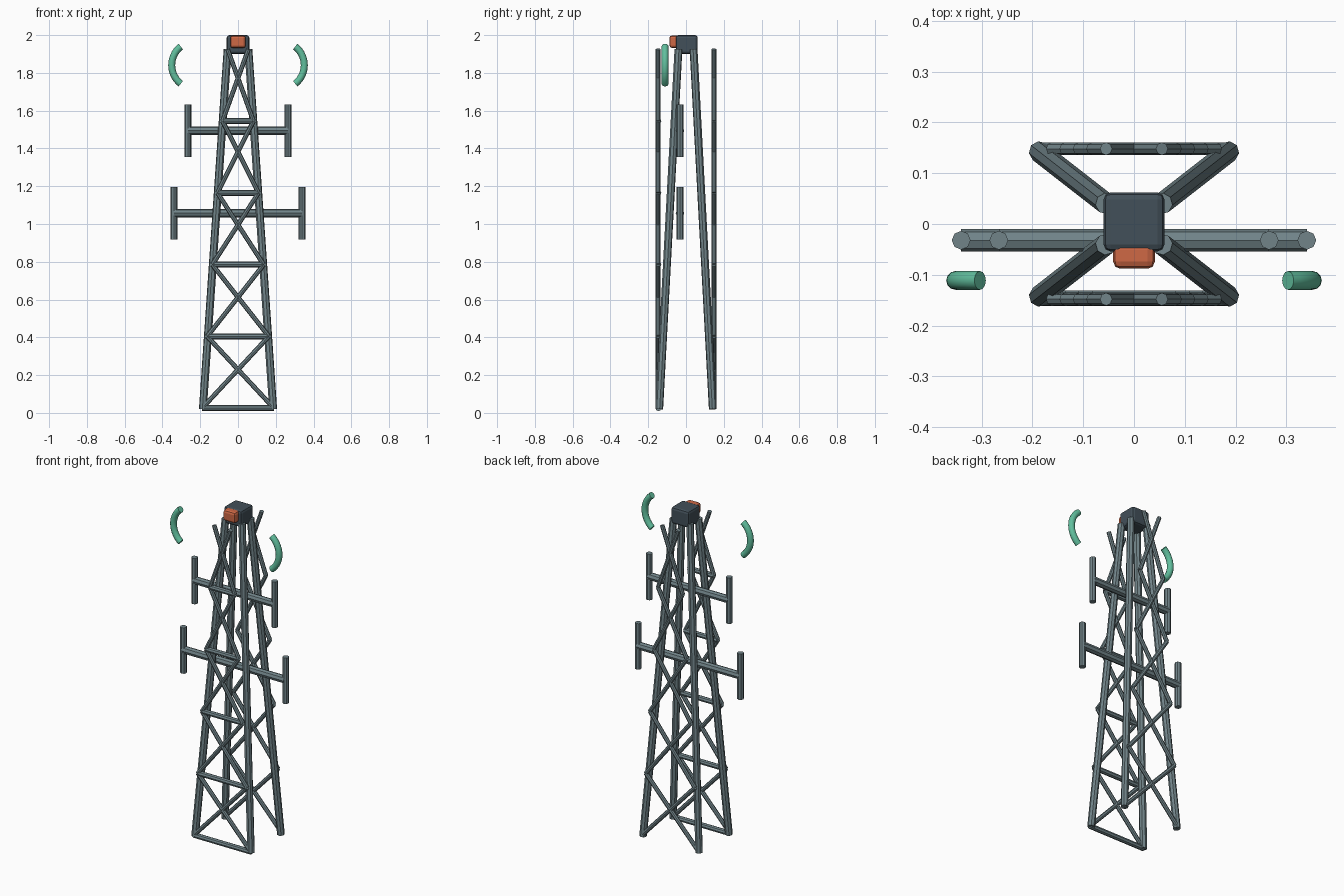
import bpy, bmesh, math
from mathutils import Vector

if "Cube" in bpy.data.objects:
    bpy.data.objects.remove(bpy.data.objects["Cube"])


def material(name, rgb):
    m = bpy.data.materials.new(name)
    m.diffuse_color = (*rgb, 1)
    m.use_nodes = True
    m.node_tree.nodes["Principled BSDF"].inputs["Base Color"].default_value = m.diffuse_color
    return m


STEEL = material("grey_steel", (0.165, 0.23, 0.25))
DARK = material("dark_slate", (0.055, 0.08, 0.1))
ORANGE = material("orange", (0.62, 0.14, 0.06))
GREEN = material("mint_green", (0.12, 0.52, 0.34))


def finish(bm, name, mat):
    me = bpy.data.meshes.new(name)
    bmesh.ops.recalc_face_normals(bm, faces=bm.faces)
    bm.to_mesh(me)
    bm.free()
    me.materials.append(mat)
    ob = bpy.data.objects.new(name, me)
    bpy.context.collection.objects.link(ob)
    return ob


def rods(name, segments, radius, mat=STEEL, sides=8):
    """One object made of straight rods between point pairs."""
    bm = bmesh.new()
    for a, b in segments:
        a, b = Vector(a), Vector(b)
        d = b - a
        m = d.to_track_quat('Z', 'Y').to_matrix().to_4x4()
        m.translation = (a + b) / 2
        bmesh.ops.create_cone(bm, cap_ends=True, segments=sides, radius1=radius,
                              radius2=radius, depth=d.length, matrix=m)
    return finish(bm, name, mat)


def rounded_box(name, lo, hi, bevel, mat):
    lo, hi = Vector(lo), Vector(hi)
    bm = bmesh.new()
    bmesh.ops.create_cube(bm, size=1)
    bmesh.ops.scale(bm, vec=hi - lo, verts=bm.verts)
    bmesh.ops.translate(bm, vec=(lo + hi) / 2, verts=bm.verts)
    bmesh.ops.bevel(bm, geom=bm.edges[:], offset=bevel, segments=2,
                    profile=0.5, affect='EDGES')
    return finish(bm, name, mat)


# Four leaning corner legs
rods("corner_legs", [((0.186 * sx, 0.142 * sy, 0.02), (0.055 * sx, 0.04 * sy, 1.925))
                     for sx in (-1, 1) for sy in (-1, 1)], 0.021)

# Lattice: crossed braces front and back, level bars on the front only
levels = [(0.19 - 0.027 * i, 0.025 + 0.38 * i) for i in range(6)]
for label, y in (("front", -0.148), ("back", 0.148)):
    braces = []
    for (w0, z0), (w1, z1) in zip(levels, levels[1:]):
        for s in (-1, 1):
            braces.append(((s * w0, y, z0), (-s * w1, y, z1)))
    rods(label + "_cross_braces", braces, 0.0125)
rods("front_level_bars", [((-w, -0.146, z), (w, -0.146, z)) for w, z in levels[:5]], 0.0155)

# Cross arms with upright end posts
for label, x, z in (("lower", 0.34, 1.057), ("upper", 0.266, 1.494)):
    rods(label + "_cross_arm", [((-x, -0.032, z), (x, -0.032, z))], 0.0225)
    rods(label + "_arm_posts", [((s * x, -0.032, z - 0.138), (s * x, -0.032, z + 0.138))
                                for s in (-1, 1)], 0.0185)

# Head box and front lamp
rounded_box("head_box", (-0.06, -0.054, 1.9), (0.06, 0.062, 2.0), 0.014, DARK)
rounded_box("front_lamp", (-0.041, -0.088, 1.932), (0.041, -0.036, 1.998), 0.014, ORANGE)


# Curved signal arcs on both sides
def signal_arc(name, side, steps=14, sides=12, big=0.125, r=0.0185):
    bm = bmesh.new()
    rings = []
    for i in range(steps + 1):
        t = math.radians(-52 + 104 * i / steps)
        ring = []
        for j in range(sides):
            p = 2 * math.pi * j / sides
            d = big + r * math.cos(p)
            ring.append(bm.verts.new((side * (0.226 + d * math.cos(t)),
                                      -0.111 + r * math.sin(p),
                                      1.841 + d * math.sin(t))))
        rings.append(ring)
    for a, b in zip(rings, rings[1:]):
        for j in range(sides):
            k = (j + 1) % sides
            bm.faces.new((a[j], a[k], b[k], b[j]))
    bm.faces.new(rings[0])
    bm.faces.new(rings[-1])
    ob = finish(bm, name, GREEN)
    bpy.ops.object.select_all(action='DESELECT')
    ob.select_set(True)
    bpy.context.view_layer.objects.active = ob
    bpy.ops.object.shade_smooth_by_angle(angle=math.radians(40))


signal_arc("left_signal_arc", -1)
signal_arc("right_signal_arc", 1)
